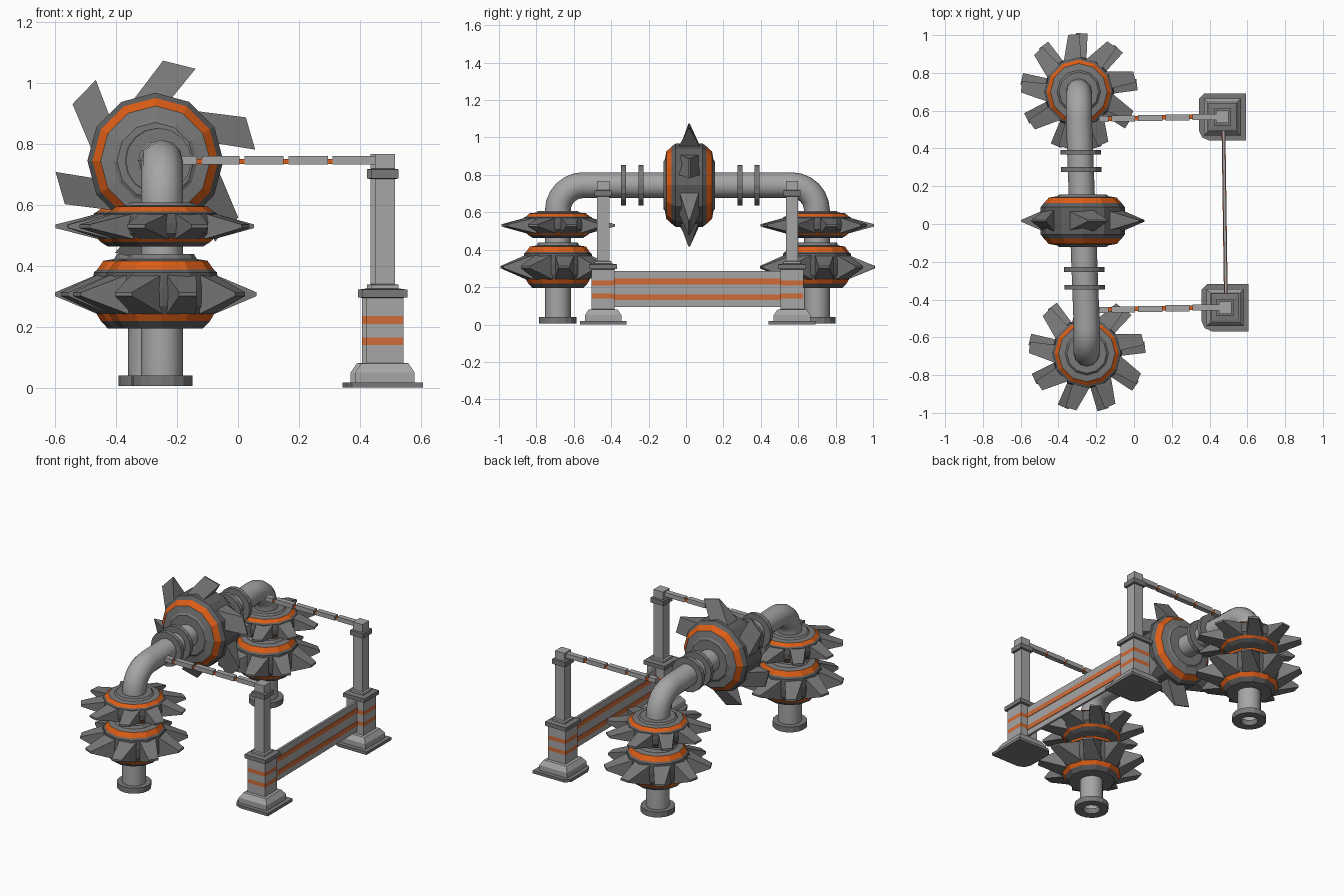
import bpy, bmesh, math
from mathutils import Matrix, Vector

if "Cube" in bpy.data.objects:
    bpy.data.objects.remove(bpy.data.objects["Cube"])


def material(name, rgb):
    m = bpy.data.materials.new(name)
    m.diffuse_color = (*rgb, 1)
    m.use_nodes = True
    m.node_tree.nodes["Principled BSDF"].inputs["Base Color"].default_value = m.diffuse_color
    return m


LIGHT = material("light_grey", (0.38, 0.38, 0.38))
MID = material("mid_grey", (0.19, 0.19, 0.19))
DARK = material("dark_grey", (0.115, 0.115, 0.115))
ORANGE = material("orange", (0.72, 0.11, 0.008))
STRIPE = material("stripe_orange", (0.63, 0.15, 0.04))


def finish(name, bm, mats, matrix=Matrix()):
    bmesh.ops.recalc_face_normals(bm, faces=bm.faces)
    me = bpy.data.meshes.new(name)
    bm.to_mesh(me)
    bm.free()
    for m in mats:
        me.materials.append(m)
    ob = bpy.data.objects.new(name, me)
    ob.matrix_world = matrix
    bpy.context.collection.objects.link(ob)
    return ob


def lathe(name, profile, sides, mats, matrix=Matrix(), closed=False, turn=0.0):
    """Revolve (radius, height, material of the band that follows) about z."""
    bm = bmesh.new()
    rings = []
    for r, z, _ in profile:
        rings.append([bm.verts.new((r * math.cos(a), r * math.sin(a), z)) for a in
                      (turn + 2 * math.pi * i / sides for i in range(sides))])
    n = len(profile)
    for k in range(n if closed else n - 1):
        a, b = rings[k], rings[(k + 1) % n]
        for i in range(sides):
            j = (i + 1) % sides
            f = bm.faces.new((a[i], a[j], b[j], b[i]))
            f.material_index = profile[k][2]
    if not closed:
        bm.faces.new(rings[0])
        bm.faces.new(rings[-1])
    return finish(name, bm, mats, matrix)


def box(name, centre, size, mat, matrix=Matrix()):
    bm = bmesh.new()
    bmesh.ops.create_cube(bm, size=1)
    return finish(name, bm, [mat], matrix @ Matrix.Translation(centre) @ Matrix.Diagonal((*size, 1)))


def place(x, y, z):
    return Matrix.Translation((x, y, z))


# Bladed drum: banded hub with wedge blades swept to one side
HUB = [(0.06, 0.135, 0), (0.105, 0.135, 0), (0.115, 0.118, 0), (0.15, 0.112, 1),
       (0.17, 0.083, 2), (0.181, 0.073, 2), (0.188, 0.02, 2), (0.186, -0.04, 2),
       (0.172, -0.066, 1), (0.158, -0.09, 2), (0.135, -0.115, 0), (0.06, -0.115, 0)]
WHEEL_HUB = [(0.07, 0.115, 0), (0.105, 0.115, 0), (0.115, 0.108, 0), (0.15, 0.102, 1),
             (0.172, 0.078, 2), (0.186, 0.06, 2), (0.186, -0.06, 2), (0.172, -0.078, 1),
             (0.15, -0.102, 0), (0.115, -0.108, 0), (0.105, -0.115, 0), (0.07, -0.115, 0)]


def drum(name, matrix, hub, rs, zs, count, start, sweep, base, tip):
    lathe(name + "_hub", [(r * rs, z * zs, m) for r, z, m in hub], 12,
          [MID, ORANGE, DARK], matrix)
    bm = bmesh.new()
    for k in range(count):
        a = math.radians(start + 360 * k / count)
        rings = []
        for r, w, h, ang in ((base[0], base[1], base[2], a + math.radians(sweep)),
                             (tip[0], tip[1], tip[2], a)):
            out = Vector((math.cos(ang), math.sin(ang), 0))
            side = Vector((-math.sin(ang), math.cos(ang), 0))
            rings.append([bm.verts.new(out * r + side * s * w + Vector((0, 0, t * h)))
                          for s, t in ((-1, -1), (1, -1), (1, 1), (-1, 1))])
        lo, hi = rings
        bm.faces.new(lo)
        bm.faces.new(hi)
        for i in range(4):
            j = (i + 1) % 4
            bm.faces.new((lo[i], lo[j], hi[j], hi[i]))
    finish(name + "_blades", bm, [MID], matrix)


# Two stacked drums and a hollow foot flange on each column
COLUMNS = [("front", -0.25, -0.685), ("back", -0.292, 0.7)]
for tag, x, y in COLUMNS:
    start = 6 if tag == "front" else 7
    drum(tag + "_lower_drum", place(x, y, 0.307), HUB, 1, 0.98, 9, start, 7,
         (0.165, 0.052, 0.065), (0.31, 0.03, 0.006))
    drum(tag + "_upper_drum", place(x, y, 0.53), HUB, 1, 0.58, 9, start + 8, 7,
         (0.165, 0.048, 0.042), (0.305, 0.03, 0.006))
    lathe(tag + "_foot_flange", [(0.05, 0.005, 0), (0.1, 0.005, 0), (0.1, 0.04, 0),
                                 (0.05, 0.04, 0)], 16, [MID], place(x, y, 0), True)

# Arched pipe: up one column, over, and down the other
ZC, BEND = 0.745, 0.135
(_, xa, ya), (_, xb, yb) = COLUMNS
path = [(xa, ya, 0.006)]
arcs = [math.radians(15 * i) for i in range(7)]
path += [(xa, ya + BEND * (1 - math.cos(a)), ZC - BEND * (1 - math.sin(a))) for a in arcs]
path += [(xb, yb - BEND * (1 - math.cos(a)), ZC - BEND * (1 - math.sin(a))) for a in reversed(arcs)]
path.append((xb, yb, 0.006))
cu = bpy.data.curves.new("arched_pipe", "CURVE")
cu.dimensions = "3D"
cu.bevel_depth = 0.069
cu.bevel_resolution = 4
sp = cu.splines.new("POLY")
sp.points.add(len(path) - 1)
for p, c in zip(sp.points, path):
    p.co = (*c, 1)
cu.materials.append(LIGHT)
pipe = bpy.data.objects.new("arched_pipe", cu)
bpy.context.collection.objects.link(pipe)
bpy.context.view_layer.objects.active = pipe
pipe.select_set(True)
bpy.ops.object.convert(target="MESH")

# Pipe collars and the upright central wheel
TO_FRONT = Matrix.Rotation(math.pi / 2, 4, "X")


def pipe_x(y):
    return xa + (xb - xa) * (y - ya) / (yb - ya)


for i, y in enumerate((-0.335, -0.24, 0.288, 0.38)):
    lathe("pipe_collar_%d" % i, [(0.06, -0.013, 0), (0.108, -0.013, 0), (0.108, 0.013, 0),
                                 (0.06, 0.013, 0)], 16, [MID],
          place(pipe_x(y), y, ZC) @ TO_FRONT, True)
drum("central_wheel", place(pipe_x(0.017), 0.017, ZC) @ TO_FRONT, WHEEL_HUB, 1.2, 1.2, 6, 16, 27,
     (0.17, 0.075, 0.07), (0.325, 0.055, 0.004))

# Fence posts: cut-corner plate, chamfered plinth, striped shaft, thin upper post
S = math.sqrt(2)
POST = [(0.098, 0.018, 0), (0.098, 0.05, 0), (0.078, 0.08, 0), (0.061, 0.082, 0),
        (0.061, 0.14, 1), (0.061, 0.165, 0), (0.061, 0.21, 1), (0.061, 0.235, 0),
        (0.061, 0.295, 2), (0.074, 0.297, 2), (0.074, 0.322, 2), (0.045, 0.326, 0),
        (0.045, 0.338, 0), (0.033, 0.34, 0), (0.033, 0.685, 2), (0.045, 0.687, 2),
        (0.045, 0.717, 2), (0.033, 0.719, 0), (0.033, 0.768, 0)]
PLATE = [(-0.125, -0.07), (-0.108, -0.108), (-0.07, -0.125), (0.125, -0.125),
         (0.125, 0.125), (-0.095, 0.125), (-0.125, 0.095)]
POSTS = [("front", 0.482, -0.443), ("back", 0.468, 0.567)]
for tag, x, y in POSTS:
    lathe(tag + "_post", [(r * S, z, m) for r, z, m in POST], 4, [LIGHT, STRIPE, MID],
          place(x, y, 0), turn=math.pi / 4)
    bm = bmesh.new()
    f = bm.faces.new([bm.verts.new((px, py, 0)) for px, py in PLATE])
    ext = bmesh.ops.extrude_face_region(bm, geom=[f])
    for v in ext["geom"]:
        if isinstance(v, bmesh.types.BMVert):
            v.co.z = 0.018
    finish(tag + "_post_plate", bm, [MID], place(x, y, 0))

# Thin striped panel between the posts
lean = place(0.48, 0.062, 0) @ Matrix.Rotation(0.014, 4, "Z")
box("fence_panel", (0, 0, 0.19), (0.014, 0.9, 0.19), LIGHT, lean)
for side in (-1, 1):
    for z in (0.145, 0.23):
        box("panel_stripe", (side * 0.0085, 0, z), (0.003, 0.9, 0.03), STRIPE, lean)

# Linked bars from the pipe to each post top
for tag, x, y in POSTS:
    y0 = y - 0.012
    edges = [-0.2, -0.135, 0.005, 0.15, 0.295, x]
    for i in range(5):
        a, b = edges[i], edges[i + 1]
        yc = y0 + 0.012 * i / 4
        box(tag + "_link_bar", ((a + b) / 2 + 0.008, yc, 0.747), (b - a - 0.016, 0.032, 0.028),
            LIGHT)
        if i:
            box(tag + "_link_joint", (a, yc, 0.743), (0.036, 0.024, 0.016), ORANGE)
